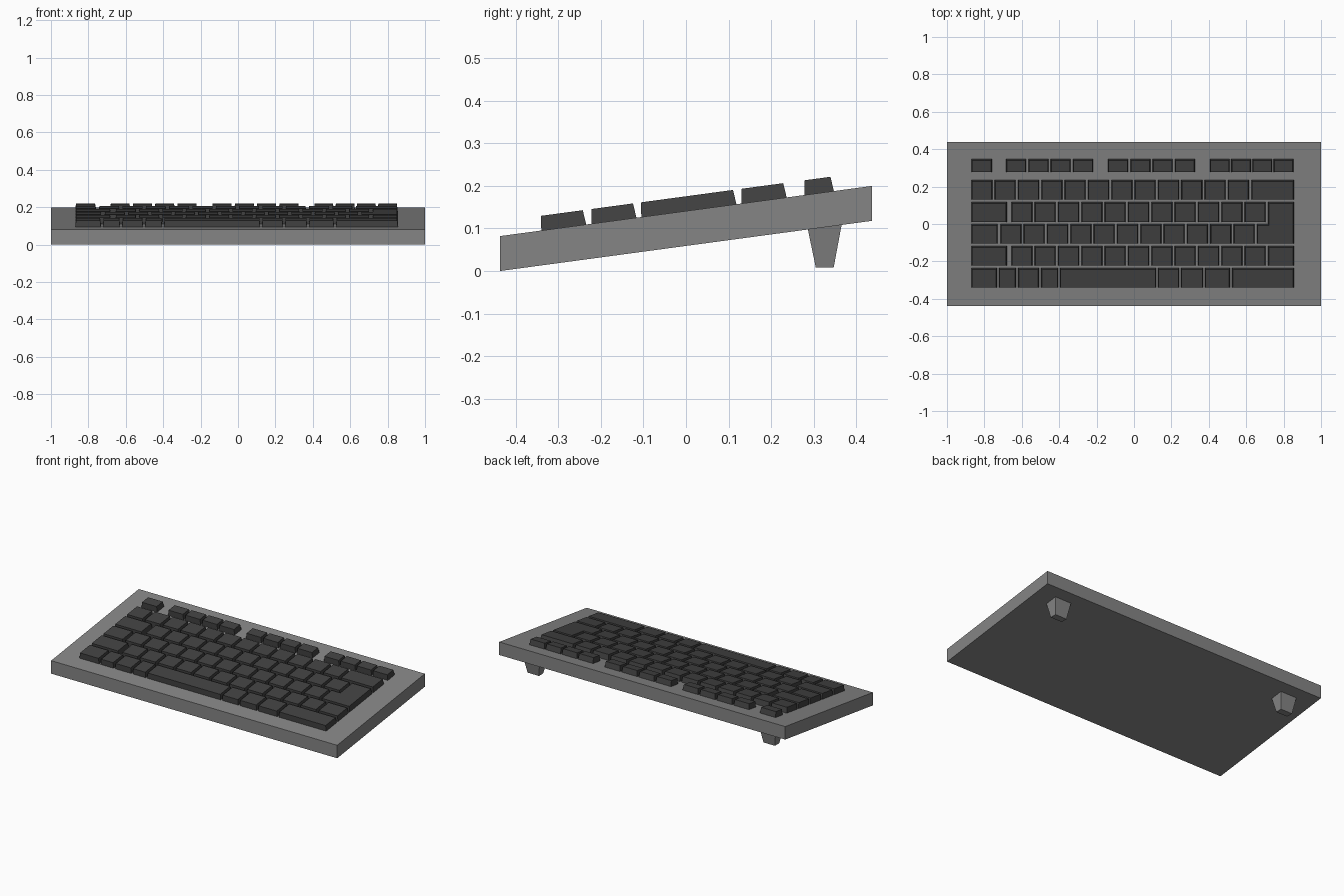
import bpy, bmesh
from mathutils import Vector

if "Cube" in bpy.data.objects:
    bpy.data.objects.remove(bpy.data.objects["Cube"])

SLOPE = 0.118 / 0.875          # tilt of the whole board
HALF_D = 0.4375
THICK = 0.082
KEY_H = 0.034
TAPER = 0.004


def material(name, v):
    m = bpy.data.materials.new(name)
    m.diffuse_color = (v, v, v, 1)
    m.use_nodes = True
    m.node_tree.nodes["Principled BSDF"].inputs["Base Color"].default_value = m.diffuse_color
    return m


case_grey = material("case grey", 0.235)
key_black = material("key charcoal", 0.054)


def under(y):
    return SLOPE * (y + HALF_D)


def loft(bm, low, high):
    """Closed solid between two matching counter-clockwise outlines."""
    a = [bm.verts.new(p) for p in low]
    b = [bm.verts.new(p) for p in high]
    n = len(a)
    bm.faces.new(a[::-1])
    bm.faces.new(b)
    for i in range(n):
        j = (i + 1) % n
        bm.faces.new((a[i], a[j], b[j], b[i]))


def finish(bm, name, mat):
    bmesh.ops.recalc_face_normals(bm, faces=bm.faces)
    me = bpy.data.meshes.new(name)
    bm.to_mesh(me)
    bm.free()
    me.materials.append(mat)
    ob = bpy.data.objects.new(name, me)
    bpy.context.collection.objects.link(ob)
    return ob


def rect(x0, x1, y0, y1):
    return [(x0, y0), (x1, y0), (x1, y1), (x0, y1)]


def inset(pts, d):
    """Shrink a right-angled counter-clockwise outline by d."""
    out = []
    for i, p in enumerate(pts):
        p = Vector(p)
        e0 = (p - Vector(pts[i - 1])).normalized()
        e1 = (Vector(pts[(i + 1) % len(pts)]) - p).normalized()
        out.append(p + d * (Vector((-e0.y, e0.x)) + Vector((-e1.y, e1.x))))
    return out


def key(bm, outline):
    """Tapered cap standing square to the sloping top."""
    low = [(x, y, under(y) + THICK - 0.002) for x, y in outline]
    high = [(x, y - SLOPE * KEY_H, under(y) + THICK + KEY_H)
            for x, y in inset(outline, TAPER)]
    loft(bm, low, high)


# Case
bm = bmesh.new()
foot = rect(-1, 1, -HALF_D, HALF_D)
loft(bm, [(x, y, under(y)) for x, y in foot],
     [(x, y, under(y) + THICK) for x, y in foot])
finish(bm, "case", case_grey)

# Rear feet
for side, cx in (("left", -0.825), ("right", 0.825)):
    bm = bmesh.new()
    loft(bm, [(x, y, 0.008) for x, y in rect(cx - .04, cx + .04, .305, .347)],
         [(x, y, under(y) + 0.002)
          for x, y in rect(cx - .057, cx + .057, .286, .366)])
    finish(bm, side + "_foot", case_grey)

# Key rows
L, R, PITCH, W = -0.87, 0.855, 0.1247, 0.113


def run(start, count, pitch=PITCH, w=W):
    return [(start + i * pitch, start + i * pitch + w) for i in range(count)]


rows = {
    "function_keys": (0.279, 0.348, [(L, -0.76)] + run(-0.684, 4, .119, .108)
                      + run(-0.139, 4, .119, .108) + run(0.406, 4, .1135, .106)),
    "number_keys": (0.131, 0.237, run(L, 12) + [(0.627, R)]),
    "upper_letter_keys": (0.012, 0.119, [(L, -0.68)] + run(-0.656, 11)),
    "middle_letter_keys": (-0.105, 0.001, [(L, -0.729)] + run(-0.715, 11)),
    "lower_letter_keys": (-0.222, -0.116,
                          [(L, -0.68)] + run(-0.656, 11) + [(0.717, R)]),
    "bottom_keys": (-0.340, -0.234,
                    [(L, -0.733), (-0.722, -0.631), (-0.62, -0.508),
                     (-0.497, -0.406), (-0.396, 0.118), (0.128, 0.241),
                     (0.251, 0.369), (0.379, 0.513), (0.524, R)]),
}
for name, (y0, y1, spans) in rows.items():
    bm = bmesh.new()
    for x0, x1 in spans:
        key(bm, rect(x0, x1, y0, y1))
    finish(bm, name, key_black)

# Stepped return key spanning two rows
bm = bmesh.new()
key(bm, [(0.657, -0.105), (R, -0.105), (R, 0.119),
         (0.717, 0.119), (0.717, 0.001), (0.657, 0.001)])
finish(bm, "return_key", key_black)
